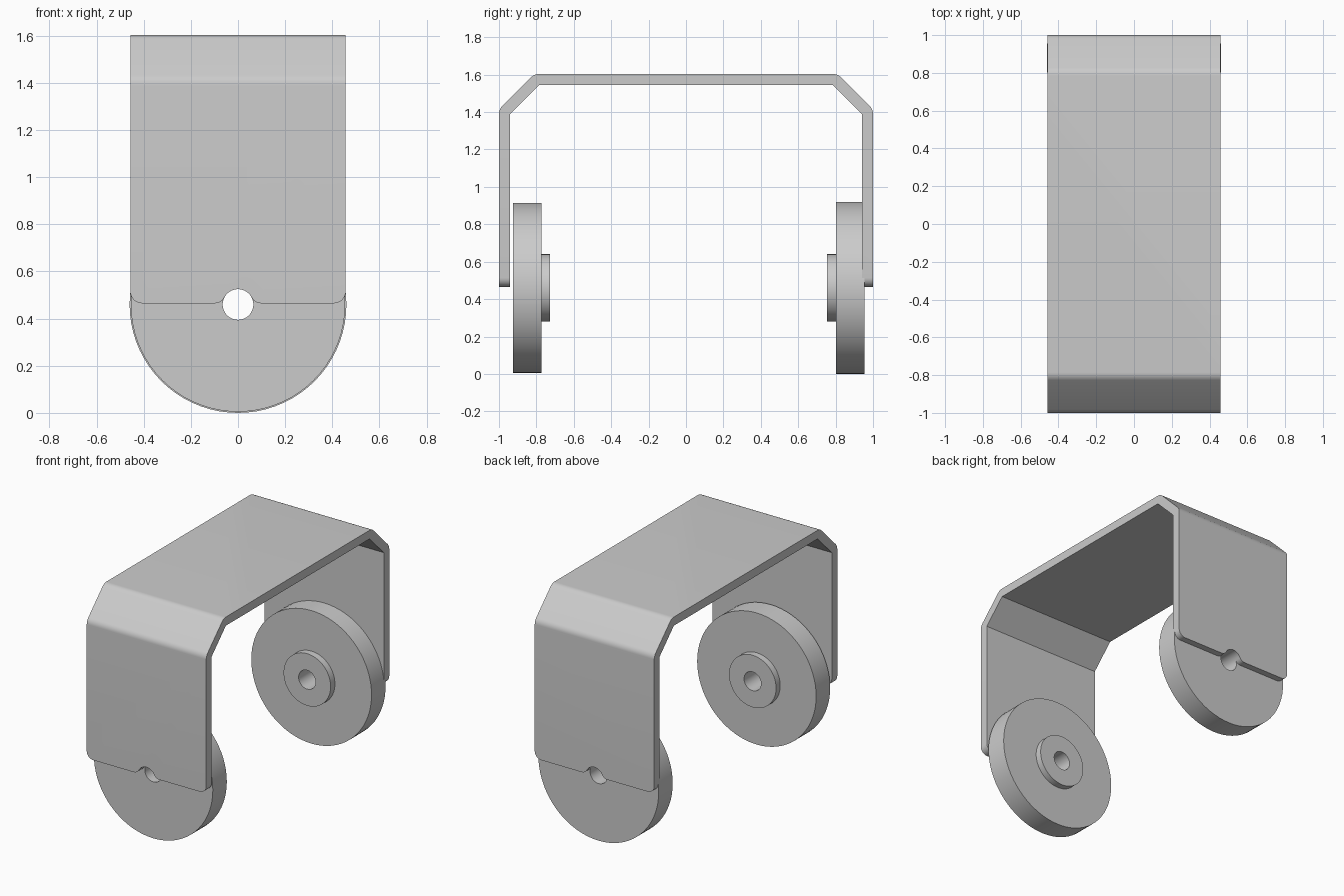
import bpy, bmesh, math
from mathutils import Vector, Matrix

cube = bpy.data.objects.get("Cube")
if cube:
    bpy.data.objects.remove(cube, do_unlink=True)

HALF_WIDTH = 0.457
AXLE_Z = 0.46
HOLE = 0.065
THICK = 0.06

metal = bpy.data.materials.new("plain grey")
metal.use_nodes = True
GREY = (0.6, 0.6, 0.6, 1)
metal.diffuse_color = GREY
metal.node_tree.nodes["Principled BSDF"].inputs["Base Color"].default_value = GREY


def make_object(name, bm):
    bmesh.ops.recalc_face_normals(bm, faces=bm.faces)
    mesh = bpy.data.meshes.new(name)
    bm.to_mesh(mesh)
    bm.free()
    mesh.materials.append(metal)
    obj = bpy.data.objects.new(name, mesh)
    bpy.context.collection.objects.link(obj)
    return obj


def activate(obj):
    bpy.ops.object.select_all(action='DESELECT')
    obj.select_set(True)
    bpy.context.view_layer.objects.active = obj


def smooth(obj):
    activate(obj)
    bpy.ops.object.shade_smooth_by_angle(angle=math.radians(30))


def arc(cx, cy, radius, start, end, steps):
    """Points on an arc, angles in degrees."""
    angles = [math.radians(start + (end - start) * i / steps) for i in range(steps + 1)]
    return [(cx + radius * math.cos(a), cy + radius * math.sin(a)) for a in angles]


def prism(name, points, offset):
    """Extrude a closed outline of 3D points along offset."""
    bm = bmesh.new()
    face = bm.faces.new([bm.verts.new(p) for p in points])
    extruded = bmesh.ops.extrude_face_region(bm, geom=[face])["geom"]
    verts = [v for v in extruded if isinstance(v, bmesh.types.BMVert)]
    bmesh.ops.translate(bm, verts=verts, vec=offset)
    return make_object(name, bm)


def mirrored(half):
    """Complete a half outline by mirroring its first coordinate."""
    return half + [(-a, b) for a, b in reversed(half)]


# Bent strip: inner corners are sharp, outer corners are rounded around them
low, high = (0.94, 1.39), (0.785, 1.544)
outer = [(1.0, 0.3)] + arc(*low, THICK, 0, 45, 6) + arc(*high, THICK, 45, 90, 6)
inner = [(0.94, 0.3), low, high]
side = mirrored(outer) + list(reversed(mirrored(inner)))
bracket = prism("bracket", [(-HALF_WIDTH, y, z) for y, z in side], (2 * HALF_WIDTH, 0, 0))

# Front outline: rounded lower corners and an axle notch with eased lips
BOTTOM = 0.465
ease = 0.045
lip_x = math.sqrt((HOLE + ease) ** 2 - (BOTTOM + ease - AXLE_Z) ** 2)
touch = math.degrees(math.atan2(BOTTOM + ease - AXLE_Z, lip_x))
half = [(HALF_WIDTH, 2.0)]
half += arc(HALF_WIDTH - 0.05, BOTTOM + 0.05, 0.05, 0, -90, 8)
half += arc(lip_x, BOTTOM + ease, ease, -90, touch - 180, 6)
half += arc(0, AXLE_Z, HOLE, touch, 85, 8)
cutter = prism("outline_cutter", [(x, -1.2, z) for x, z in mirrored(half)], (0, 2.4, 0))
cutter.hide_render = True

activate(bracket)
trim = bracket.modifiers.new("trim", 'BOOLEAN')
trim.operation = 'INTERSECT'
trim.solver = 'EXACT'
trim.object = cutter
bpy.ops.object.modifier_apply(modifier=trim.name)
bpy.data.objects.remove(cutter, do_unlink=True)
smooth(bracket)


# Wheels: disc with a raised hub, bored through along y
def wheel(name, radius, y_outer, y_disc, y_hub):
    section = [(HOLE, y_outer), (radius, y_outer), (radius, y_disc),
               (0.18, y_disc), (0.18, y_hub), (HOLE, y_hub)]
    bm = bmesh.new()
    verts = [bm.verts.new((r, y, 0)) for r, y in section]
    edges = [bm.edges.new((verts[i - 1], verts[i])) for i in range(len(verts))]
    bmesh.ops.spin(bm, geom=verts + edges, cent=(0, 0, 0), axis=(0, 1, 0),
                   angle=math.tau, steps=72, use_duplicate=False)
    bmesh.ops.remove_doubles(bm, verts=bm.verts, dist=0.0001)
    bmesh.ops.translate(bm, verts=bm.verts, vec=(0, 0, AXLE_Z))
    smooth(make_object(name, bm))


wheel("front_wheel", 0.455, -0.925, -0.772, -0.727)
wheel("back_wheel", 0.46, 0.955, 0.802, 0.755)
